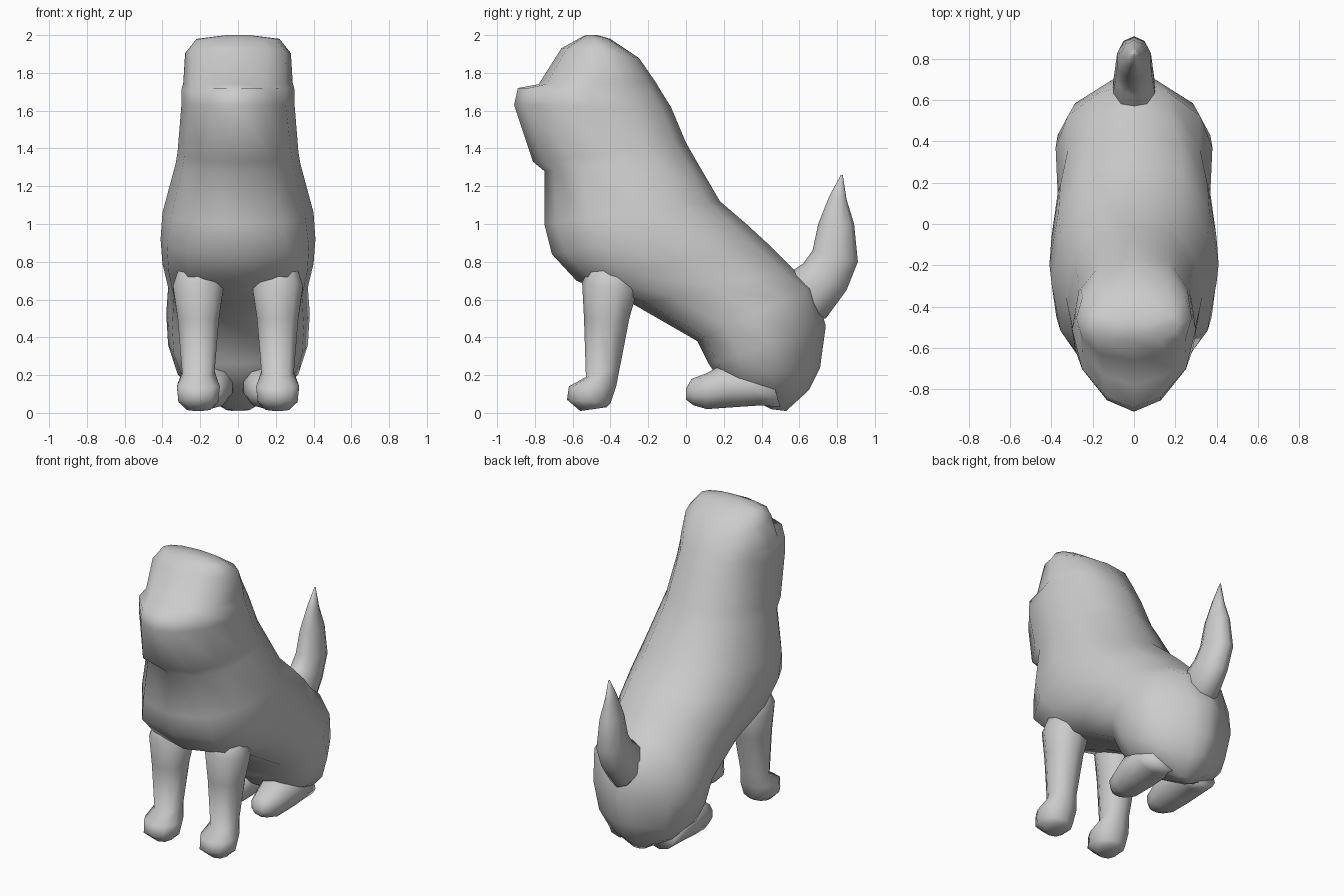
import bpy, bmesh
from math import sin, cos, pi, copysign, hypot

old = bpy.data.objects.get("Cube")
if old:
    bpy.data.objects.remove(old, do_unlink=True)

shade = (0.6, 0.6, 0.6, 1)
grey = bpy.data.materials.new("plain_grey")
grey.use_nodes = True
grey.diffuse_color = shade
grey.node_tree.nodes["Principled BSDF"].inputs["Base Color"].default_value = shade

# How strongly the front or back of a cross-section narrows
blunt, rounded, oval, sharp, pointed = 0.6, 0.8, 1, 1.2, 1.8


def loft(name, sections, sides=12, centre=0, mirror=1):
    """Skin rings, each given by its front edge, back edge, half width, and front and back shape."""
    bm = bmesh.new()
    rings = []
    for y_front, z_front, y_back, z_back, width, front, back in sections:
        ring = []
        for i in range(sides):
            angle = 2 * pi * i / sides
            t = (1 - cos(angle)) / 2
            across = sin(angle)
            shape = front if t < 0.5 else back
            x = centre + width * copysign(abs(across) ** shape, across)
            y = y_front + (y_back - y_front) * t
            z = z_front + (z_back - z_front) * t
            ring.append(bm.verts.new((mirror * x, y, z)))
        rings.append(ring)
    for lower, upper in zip(rings, rings[1:]):
        for i in range(sides):
            j = (i + 1) % sides
            bm.faces.new((lower[i], lower[j], upper[j], upper[i]))
    bm.faces.new(rings[0])
    bm.faces.new(rings[-1])
    bmesh.ops.recalc_face_normals(bm, faces=bm.faces)
    for face in bm.faces:
        face.smooth = True
    mesh = bpy.data.meshes.new(name)
    bm.to_mesh(mesh)
    bm.free()
    mesh.materials.append(grey)
    obj = bpy.data.objects.new(name, mesh)
    bpy.context.collection.objects.link(obj)


def limb(name, edges, thickness, shape, centre=0, mirror=1):
    """Loft a limb whose width follows its depth."""
    sections = []
    for y_front, z_front, y_back, z_back in edges:
        width = thickness * hypot(y_back - y_front, z_back - z_front) / 2
        sections.append((y_front, z_front, y_back, z_back, width, shape, shape))
    loft(name, sections, sides=10, centre=centre, mirror=mirror)


# Head with a narrow muzzle, from the crown to the chin
head = [
    (-.53, 2, -.47, 2, .06, oval, oval),
    (-.57, 1.98, -.4, 1.98, .22, rounded, rounded),
    (-.66, 1.93, -.25, 1.88, .28, rounded, rounded),
    (-.78, 1.74, -.16, 1.75, .29, oval, rounded),
    (-.89, 1.72, -.13, 1.7, .3, sharp, rounded),
    (-.91, 1.63, -.08, 1.62, .3, sharp, rounded),
    (-.81, 1.33, 0, 1.43, .32, rounded, rounded),
]

# Chest, belly and haunches, closing at the rump
torso = [
    (-.75, 1.28, .04, 1.36, .33, rounded, rounded),
    (-.75, 1, .18, 1.12, .4, rounded, rounded),
    (-.71, .84, .32, 1, .41, blunt, rounded),
    (-.58, .7, .45, .88, .4, blunt, rounded),
    (-.27, .57, .57, .76, .37, blunt, oval),
    (.06, .38, .68, .67, .38, blunt, sharp),
    (.12, .26, .74, .46, .37, blunt, pointed),
    (.18, .17, .71, .24, .32, blunt, pointed),
    (.3, .1, .65, .12, .23, rounded, pointed),
    (.45, .02, .53, .01, .06, oval, oval),
]
loft("head_and_body", head + torso)

# Tail
limb("tail", [
    (.5, .65, .6, .5),
    (.56, .75, .74, .5),
    (.62, .79, .85, .65),
    (.67, .86, .91, .8),
    (.7, 1, .89, 1),
    (.76, 1.15, .85, 1.13),
    (.82, 1.26, .83, 1.26),
], thickness=.7, shape=oval)

for side, mirror in (("left", 1), ("right", -1)):
    # Front leg ending in a paw
    limb("front_leg_" + side, [
        (-.5, .8, -.3, .8),
        (-.55, .69, -.26, .64),
        (-.54, .5, -.3, .5),
        (-.53, .19, -.35, .24),
        (-.62, .14, -.37, .14),
        (-.63, .07, -.4, .05),
        (-.56, .01, -.42, .03),
    ], thickness=.95, shape=rounded, centre=.21, mirror=mirror)
    # Hind foot running back into the thigh
    limb("hind_foot_" + side, [
        (0, .07, 0, .13),
        (.04, .04, .03, .18),
        (.11, .02, .11, .21),
        (.25, .03, .18, .25),
        (.4, .04, .3, .25),
        (.5, .03, .45, .2),
    ], thickness=1.1, shape=rounded, centre=.15, mirror=mirror)
